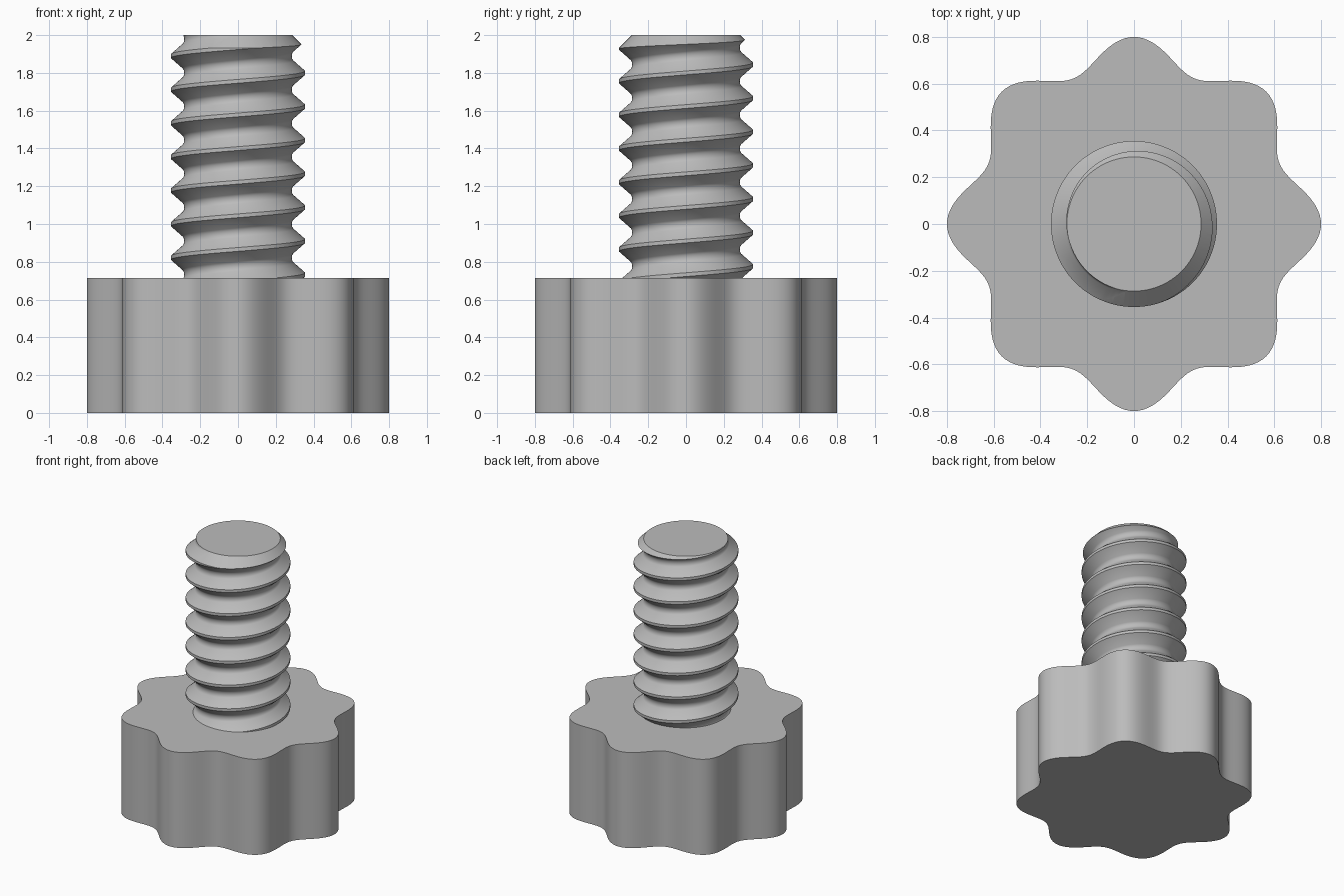
import bpy, bmesh
from math import cos, sin, pi, radians

cube = bpy.data.objects.get("Cube")
if cube:
    bpy.data.objects.remove(cube)

GREY = (0.5, 0.5, 0.5, 1)
mat = bpy.data.materials.new("plain grey")
mat.use_nodes = True
mat.diffuse_color = GREY
mat.node_tree.nodes["Principled BSDF"].inputs["Base Color"].default_value = GREY

KNOB_TOP, TOP = 0.715, 2.0
PITCH, ROOT, CREST = 0.178, 0.285, 0.355
CREST_Z = 1.80          # height of one thread crest on the +x side


def finish(bm, name):
    bmesh.ops.recalc_face_normals(bm, faces=bm.faces)
    mesh = bpy.data.meshes.new(name)
    bm.to_mesh(mesh)
    bm.free()
    obj = bpy.data.objects.new(name, mesh)
    bpy.context.collection.objects.link(obj)
    mesh.materials.append(mat)
    return obj


def smooth(obj, angle):
    bpy.ops.object.select_all(action='DESELECT')
    obj.select_set(True)
    bpy.context.view_layer.objects.active = obj
    bpy.ops.object.shade_smooth_by_angle(angle=radians(angle))


# Knob: wavy eight-lobed outline pulled straight up
bm = bmesh.new()
outline = []
STEPS = 256
for i in range(STEPS):
    a = 2 * pi * i / STEPS
    r = 0.737 + 0.063 * cos(8 * a)
    outline.append(bm.verts.new((r * cos(a), r * sin(a), 0)))
base = bm.faces.new(outline)
pulled = bmesh.ops.extrude_face_region(bm, geom=[base])["geom"]
bmesh.ops.translate(bm, vec=(0, 0, KNOB_TOP),
                    verts=[v for v in pulled if isinstance(v, bmesh.types.BMVert)])
smooth(finish(bm, "knob"), 40)

# Threaded shaft: one thread profile swept along a right-handed helix
profile = [(-0.010, CREST), (0.010, CREST), (0.064, ROOT + 0.008), (0.076, ROOT + 0.001),
           (0.089, ROOT), (0.102, ROOT + 0.001), (0.114, ROOT + 0.008)]
M, SEGS = len(profile), 96
rows = [(CREST_Z + (turn - 8) * PITCH + dz, r) for turn in range(11) for dz, r in profile]
bm = bmesh.new()
grid = []
for i in range(SEGS):
    a = 2 * pi * i / SEGS
    grid.append([bm.verts.new((r * cos(a), r * sin(a), z + PITCH * i / SEGS)) for z, r in rows])
for i in range(SEGS):
    last = i == SEGS - 1
    here, there = grid[i], grid[0][M:] if last else grid[i + 1]
    for j in range(len(there) - 1):
        bm.faces.new((here[j], there[j], there[j + 1], here[j + 1]))

# Trim both ends flat and cap them
for height, up in ((KNOB_TOP - 0.08, -1), (TOP, 1)):
    cut = bmesh.ops.bisect_plane(bm, geom=bm.verts[:] + bm.edges[:] + bm.faces[:],
                                 plane_co=(0, 0, height), plane_no=(0, 0, up), clear_outer=True)
    rim = [e for e in cut["geom_cut"] if isinstance(e, bmesh.types.BMEdge)]
    bmesh.ops.edgeloop_fill(bm, edges=rim)
shaft = finish(bm, "threaded_shaft")

# Chamfer the tip by intersecting with a cone
bm = bmesh.new()
bmesh.ops.create_cone(bm, cap_ends=True, segments=SEGS, radius1=0.287 + 1.6,
                      radius2=0.287 - 0.1, depth=1.7)
bmesh.ops.translate(bm, verts=bm.verts, vec=(0, 0, TOP + 0.1 - 0.85))
cutter = finish(bm, "chamfer_cutter")
cutter.hide_render = True
mod = shaft.modifiers.new("chamfer", 'BOOLEAN')
mod.operation, mod.solver, mod.object = 'INTERSECT', 'EXACT', cutter
bpy.context.view_layer.objects.active = shaft
bpy.ops.object.modifier_apply(modifier=mod.name)
bpy.data.objects.remove(cutter)
smooth(shaft, 40)
